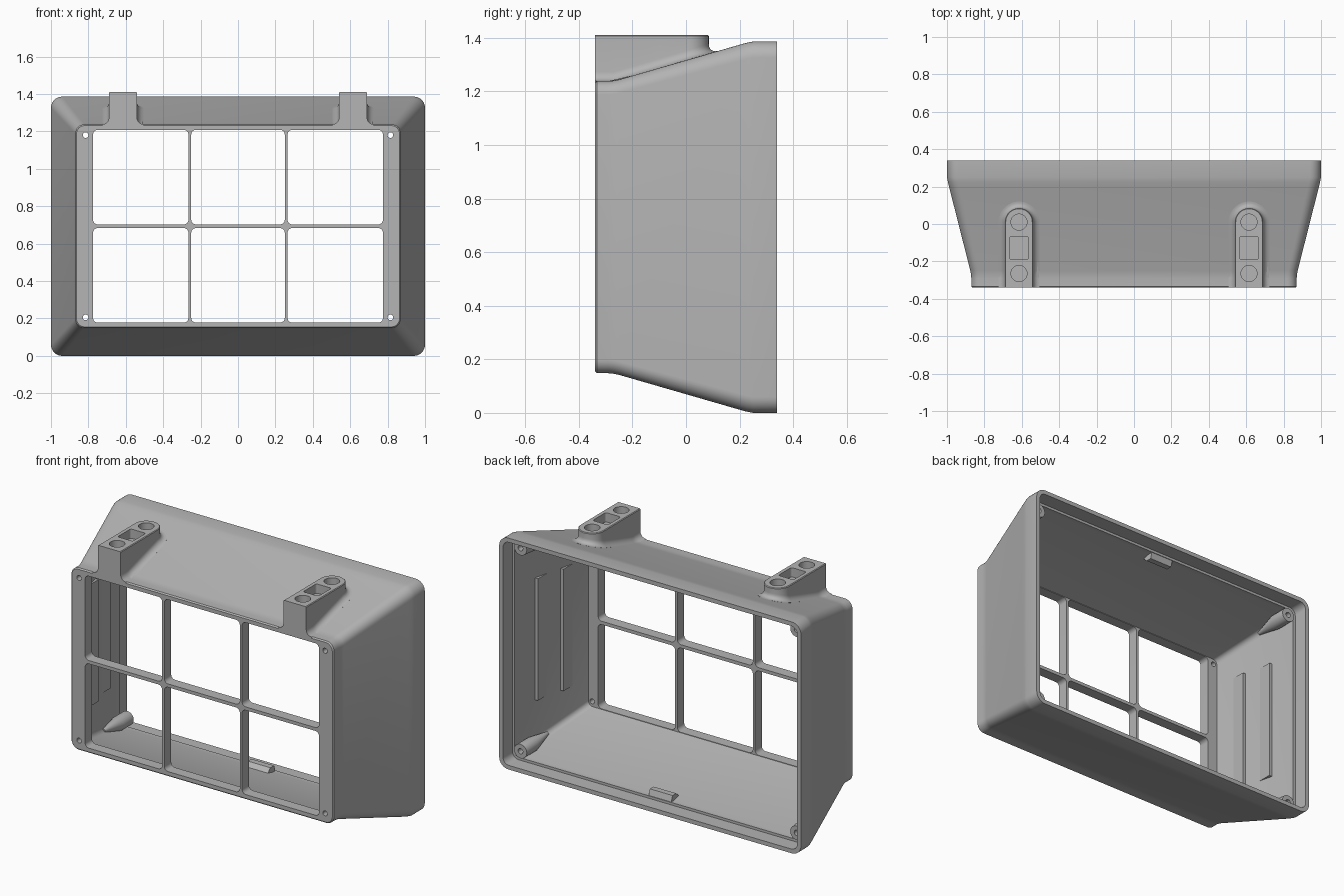
import bpy, bmesh
from math import pi, cos, sin

old = bpy.data.objects.get("Cube")
if old:
    bpy.data.objects.remove(old, do_unlink=True)

GREY = bpy.data.materials.new("plain grey")
GREY.use_nodes = True
GREY.diffuse_color = (0.46, 0.46, 0.46, 1)
GREY.node_tree.nodes["Principled BSDF"].inputs["Base Color"].default_value = (0.46, 0.46, 0.46, 1)

MID = 0.693      # height of the frame's centre line
FRONT = -0.34


def loft(name, rings):
    """Skin a stack of equal-length rings and cap both ends."""
    bm = bmesh.new()
    loops = [[bm.verts.new(p) for p in ring] for ring in rings]
    n = len(loops[0])
    for a, b in zip(loops, loops[1:]):
        for i in range(n):
            j = (i + 1) % n
            bm.faces.new((a[i], a[j], b[j], b[i]))
    bm.faces.new(loops[0])
    bm.faces.new(loops[-1])
    bmesh.ops.recalc_face_normals(bm, faces=bm.faces)
    mesh = bpy.data.meshes.new(name)
    bm.to_mesh(mesh)
    bm.free()
    mesh.materials.append(GREY)
    ob = bpy.data.objects.new(name, mesh)
    bpy.context.collection.objects.link(ob)
    return ob


def rounded(hw, hh, r, seg=8):
    """Rounded rectangle as 2D points about the origin."""
    pts = []
    for k, (sx, sy) in enumerate(((1, 1), (-1, 1), (-1, -1), (1, -1))):
        for i in range(seg + 1):
            a = (k + i / seg) * pi / 2
            pts.append((sx * (hw - r) + r * cos(a), sy * (hh - r) + r * sin(a)))
    return pts


def circle(r, n=32):
    return [(r * cos(2 * pi * i / n), r * sin(2 * pi * i / n)) for i in range(n)]


def upright(pts, y, cx=0, cz=MID):
    return [(cx + u, y, cz + v) for u, v in pts]


def flat(pts, z, cx=0, cy=0):
    return [(cx + u, cy + v, z) for u, v in pts]


def activate(ob):
    bpy.ops.object.select_all(action='DESELECT')
    ob.select_set(True)
    bpy.context.view_layer.objects.active = ob


def cut(ob, cutter):
    cutter.hide_render = True
    mod = ob.modifiers.new("cut", 'BOOLEAN')
    mod.operation, mod.solver, mod.object = 'DIFFERENCE', 'EXACT', cutter
    activate(ob)
    bpy.ops.object.modifier_apply(modifier=mod.name)
    bpy.data.objects.remove(cutter, do_unlink=True)


def smooth(ob):
    activate(ob)
    bpy.ops.object.shade_smooth_by_angle(angle=pi / 6)


# Tapered housing: outside from front to back, then inside back to the front plate
sections = [
    (FRONT, 0.863, 0.538, 0.043), (-0.333, 0.87, 0.545, 0.05),
    (-0.29, 0.87, 0.545, 0.05), (-0.27, 0.871, 0.547, 0.05),
    (-0.25, 0.875, 0.551, 0.05), (0.2, 0.989, 0.681, 0.06),
    (0.225, 0.995, 0.688, 0.06), (0.25, 1.0, 0.693, 0.06),
    (0.34, 1.0, 0.693, 0.06),
    (0.34, 0.975, 0.668, 0.04), (0.25, 0.975, 0.668, 0.04),
    (0.25, 0.96, 0.653, 0.03), (0.22, 0.96, 0.653, 0.03),
    (-0.275, 0.84, 0.518, 0.03),
]
housing = loft("housing", [upright(rounded(hw, hh, r), y) for y, hw, hh, r in sections])

# Six window openings in the front plate
for col in (-1, 0, 1):
    for row in (-1, 1):
        hw = 0.25 if col == 0 else 0.255
        pts = rounded(hw, 0.2525, 0.025)
        cx, cz = col * 0.52, MID + row * 0.2625
        cut(housing, loft("window_cutter", [upright(pts, y, cx, cz) for y in (-0.4, -0.2)]))

# Screw holes in the front corners
for sx in (-1, 1):
    for sz in (-1, 1):
        cut(housing, loft("screw_cutter", [upright(circle(0.015, 20), y, sx * 0.815, MID + sz * 0.487)
                                           for y in (-0.4, -0.2)]))
smooth(housing)


# Hanging brackets on the sloped roof, flared at the foot
def roof(y):
    return 1.238 + 0.148 * min(max((y + 0.27) / 0.51, 0), 1)


def bracket_outline(d):
    r = 0.075 + d
    ys = (FRONT, -0.29, -0.27, -0.25, -0.1)
    right = [(r, y) for y in ys]
    arc = [(r * cos(pi * i / 24), 0.01 + r * sin(pi * i / 24)) for i in range(25)]
    return right + arc + [(-r, y) for y in reversed(ys)]


TOP, FILLET = 1.41, 0.035
for side, cx in (("right", -0.615), ("left", 0.615)):
    rings = [[(cx + u, v, roof(v) - 0.012) for u, v in bracket_outline(FILLET)]]
    for i in range(7):
        a = i / 6 * pi / 2
        d, h = FILLET * (1 - sin(a)), FILLET * (1 - cos(a))
        rings.append([(cx + u, v, roof(v) + h) for u, v in bracket_outline(d)])
    rings.append(flat(bracket_outline(0), TOP - 0.004, cx))
    rings.append(flat(bracket_outline(-0.004), TOP, cx))
    bracket = loft(side + "_bracket", rings)
    pockets = ((circle(0.043), 0.01), (rounded(0.05, 0.062, 0.012, 4), -0.128), (circle(0.043), -0.265))
    for pts, cy in pockets:
        cut(bracket, loft("pocket_cutter", [flat(pts, z, cx, cy) for z in (TOP - 0.055, TOP + 0.1)]))
    smooth(bracket)


# Wedge ribs on the inner side walls
def wall(y):
    return 0.84 + 0.12 * (y + 0.275) / 0.495


for side, sx in (("right", -1), ("left", 1)):
    for name, y in (("rear", 0.1), ("front", -0.08)):
        x = wall(y)
        section = [(x + 0.01, y), (x - 0.02, y), (x - 0.02, y - 0.09), (x - 0.01, y - 0.09)]
        loft(f"{side}_{name}_rib", [[(sx * u, v, z) for u, v in section]
                                    for z in (MID - 0.365, MID + 0.365)])

# Tapered screw posts in the rear corners
for side, sx in (("right", -1), ("left", 1)):
    for level, sz in (("lower", -1), ("upper", 1)):
        path = ((0.02, 0.905, 0.59, 0.01), (0.16, 0.908, 0.602, 0.042), (0.26, 0.915, 0.608, 0.042))
        post = loft(f"{side}_{level}_post",
                    [upright(circle(r), y, sx * x, MID + sz * z) for y, x, z, r in path])
        cut(post, loft("post_cutter", [upright(circle(0.016, 20), y, sx * 0.915, MID + sz * 0.608)
                                       for y in (0.18, 0.4)]))
        smooth(post)

# Catches in the middle of the floor and ceiling
for level, sz in (("lower", -1), ("upper", 1)):
    section = [(0.25, 0.665), (0.235, 0.618), (0.2, 0.618), (0.165, 0.65)]
    loft(level + "_catch", [[(x, y, MID + sz * h) for y, h in section] for x in (-0.075, 0.075)])
